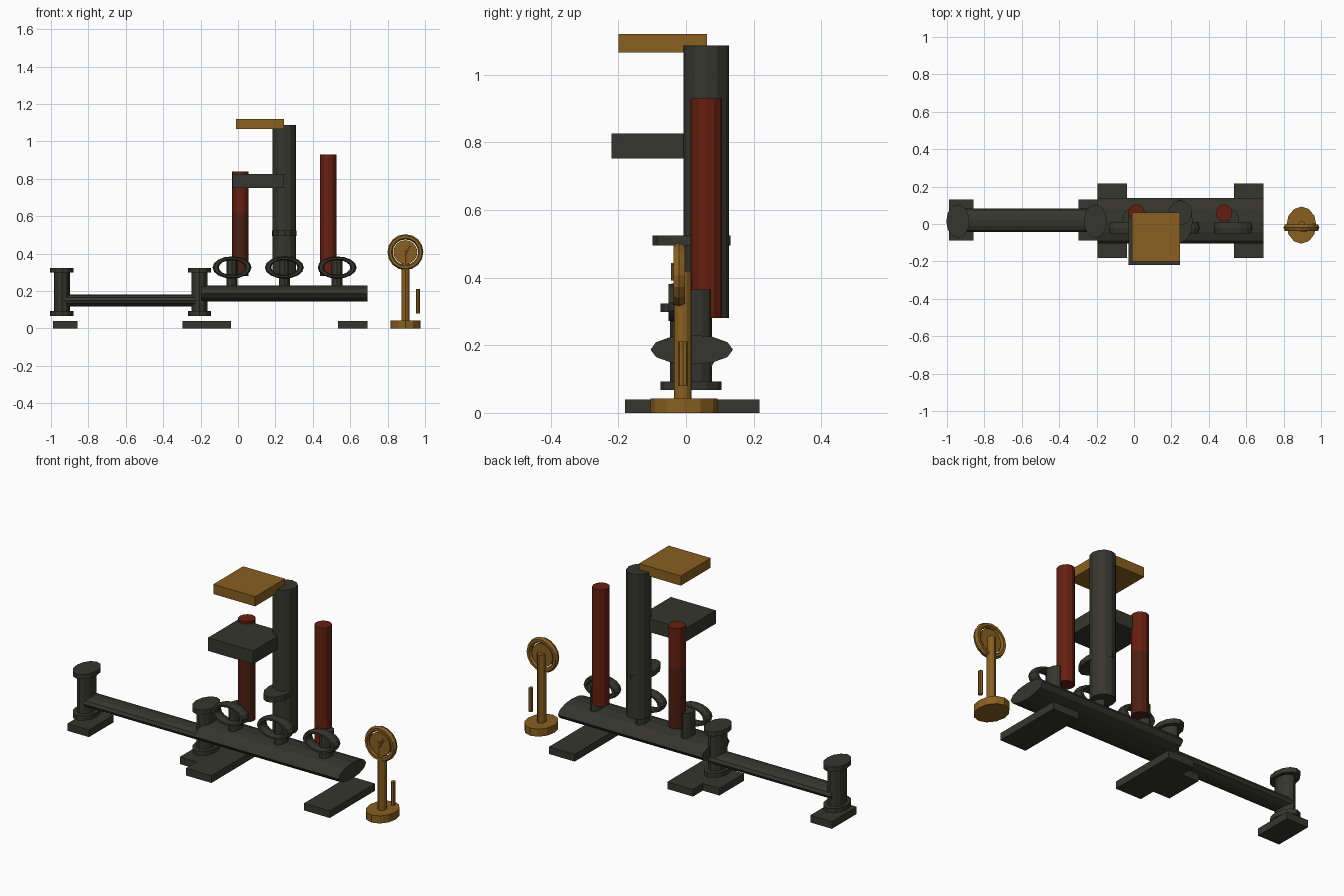
import bpy, math

if "Cube" in bpy.data.objects:
    bpy.data.objects.remove(bpy.data.objects["Cube"])


def mat(name, rgb):
    m = bpy.data.materials.new(name)
    m.diffuse_color = (*rgb, 1)
    m.use_nodes = True
    m.node_tree.nodes["Principled BSDF"].inputs["Base Color"].default_value = m.diffuse_color
    return m


IRON = mat("dark iron", (0.037, 0.037, 0.028))
BRASS = mat("aged brass", (0.25, 0.115, 0.015))
RED = mat("oxide red", (0.13, 0.014, 0.005))
RUST = mat("dark rust", (0.075, 0.014, 0.006))


def finish(name, material):
    ob = bpy.context.object
    ob.name = name
    ob.data.materials.append(material)
    return ob


def box(name, material, x, y, z, tilt=0):
    """Box from (min, max) ranges."""
    bpy.ops.mesh.primitive_cube_add(size=1, location=[sum(r) / 2 for r in (x, y, z)],
                                    rotation=(0, tilt, 0))
    ob = finish(name, material)
    ob.scale = [r[1] - r[0] for r in (x, y, z)]
    return ob


def post(name, material, x, y, rx, ry, z0, z1, sides=12):
    """Upright oval cylinder."""
    bpy.ops.mesh.primitive_cylinder_add(vertices=sides, radius=1, depth=1,
                                        location=(x, y, (z0 + z1) / 2))
    finish(name, material).scale = (rx, ry, z1 - z0)


def pipe(name, material, x0, x1, y, z, ry, rz, sides=12):
    """Oval cylinder lying along x."""
    bpy.ops.mesh.primitive_cylinder_add(vertices=sides, radius=1, depth=1,
                                        location=((x0 + x1) / 2, y, z),
                                        rotation=(0, math.pi / 2, 0))
    finish(name, material).scale = (rz, ry, x1 - x0)


def ring(name, material, loc, major, minor, scale, segs=16):
    """Torus facing the front."""
    bpy.ops.mesh.primitive_torus_add(major_segments=segs, minor_segments=6,
                                     major_radius=major, minor_radius=minor,
                                     location=loc, rotation=(math.pi / 2, 0, 0))
    finish(name, material).scale = scale


# Side pipe with its flanged posts and foot plates
pipe("side_pipe", IRON, -0.95, -0.19, 0.02, 0.15, 0.063, 0.032)
for x, side in ((-0.942, "outer"), (-0.206, "inner")):
    post(side + "_coupling", IRON, x, 0.015, 0.043, 0.062, 0.08, 0.31)
    post(side + "_bottom_flange", IRON, x, 0.015, 0.062, 0.09, 0.067, 0.093)
    post(side + "_top_flange", IRON, x, 0.015, 0.062, 0.09, 0.298, 0.324)
for x in (-0.99, -0.297):
    box("side_pipe_foot", IRON, (x, x + 0.133), (-0.087, 0.13), (0, 0.04))

# Main header pipe on two wide feet
pipe("header_pipe", IRON, -0.195, 0.692, 0.017, 0.187, 0.122, 0.044)
for x in (-0.195, 0.534):
    box("header_foot", IRON, (x, x + 0.158), (-0.181, 0.217), (0, 0.04))

# Three valves with oval handwheels
for x in (-0.032, 0.248, 0.53):
    post("valve_stem", IRON, x, 0.025, 0.03, 0.048, 0.2, 0.365)
    ring("valve_wheel", IRON, (x, -0.022, 0.326), 0.087, 0.017, (1, 0.57, 2))

# Tall stack with collar, and red risers
post("stack", IRON, 0.248, 0.06, 0.063, 0.067, 0.28, 1.087)
post("stack_collar", IRON, 0.248, 0.016, 0.066, 0.115, 0.495, 0.525)
post("short_riser_lower", RUST, 0.013, 0.06, 0.044, 0.046, 0.28, 0.62)
post("short_riser_upper", RED, 0.013, 0.06, 0.044, 0.046, 0.62, 0.84)
post("tall_riser", RED, 0.482, 0.06, 0.044, 0.046, 0.28, 0.93)

# Overhanging plates
box("iron_shelf", IRON, (-0.03, 0.247), (-0.22, 0.055), (0.752, 0.826))
box("brass_shelf", BRASS, (-0.012, 0.246), (-0.2, 0.062), (1.066, 1.12))

# Standing gauge
GX = 0.895
post("gauge_base", BRASS, GX, -0.006, 0.08, 0.099, 0, 0.042)
post("gauge_post", BRASS, GX, -0.01, 0.022, 0.026, 0.04, 0.42)
ring("gauge_rim", BRASS, (GX, -0.02, 0.408), 0.082, 0.014, (1, 1, 1.4))
bpy.ops.mesh.primitive_cylinder_add(vertices=16, radius=0.064, depth=0.02,
                                    location=(GX, -0.022, 0.408),
                                    rotation=(math.pi / 2, 0, 0))
finish("gauge_dial", BRASS)
box("gauge_needle", BRASS, (GX + 0.008, GX + 0.017), (-0.044, -0.03), (0.39, 0.445), 0.5)
post("gauge_lever", BRASS, 0.962, -0.009, 0.011, 0.014, 0.08, 0.211, 8)
